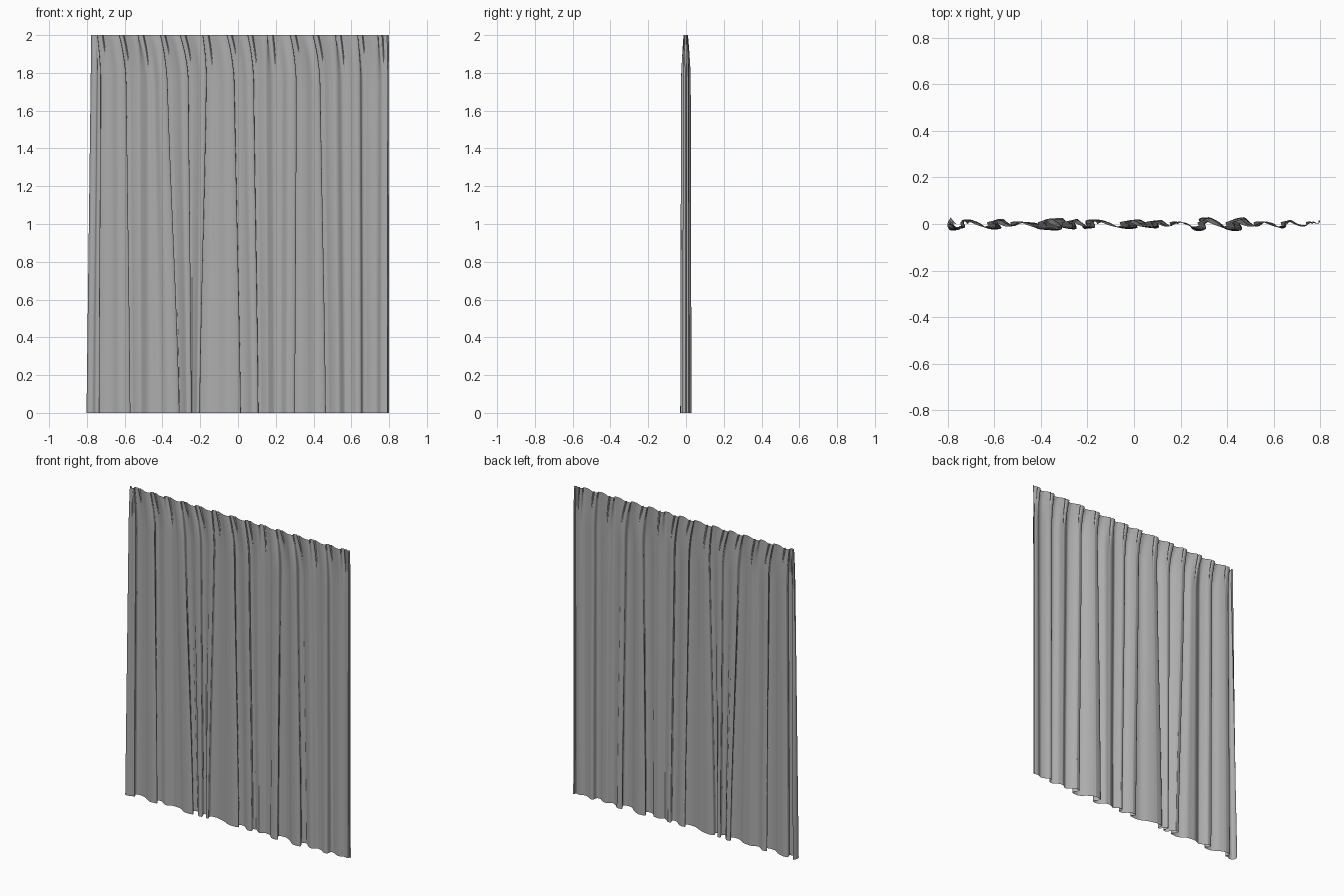
import bpy, bmesh
from mathutils import Vector

if "Cube" in bpy.data.objects:
    bpy.data.objects.remove(bpy.data.objects["Cube"])

# Each fold: x at the heading, x just below it, x at the hem, depth, overlap at hem
FOLDS = [
    (-0.745, -0.728, -0.738, 0.018, 0.004),
    (-0.630, -0.597, -0.582, 0.020, 0.012),
    (-0.530, -0.500, -0.495, 0.008, -0.014),
    (-0.412, -0.380, -0.322, 0.024, 0.012),
    (-0.308, -0.266, -0.252, 0.020, 0.006),
    (-0.188, -0.168, -0.205, 0.018, 0.003),
    (-0.060, -0.025, 0.005, 0.018, 0.009),
    (0.050, 0.080, 0.104, 0.016, 0.003),
    (0.155, 0.165, 0.175, 0.008, -0.012),
    (0.275, 0.305, 0.290, 0.026, 0.012),
    (0.395, 0.430, 0.455, 0.026, 0.010),
    (0.515, 0.535, 0.550, 0.009, -0.010),
    (0.632, 0.650, 0.655, 0.016, -0.004),
    (0.740, 0.750, 0.745, 0.005, -0.008),
]
HEIGHT = 2.0


def mix(a, b, t):
    return a + (b - a) * t


def smooth(t):
    t = max(0.0, min(1.0, t))
    return t * t * (3 - 2 * t)


def section(z):
    """Control points of the pleated cross-section at height z."""
    t = min(1.0, (HEIGHT - z) / 0.26)
    drop = 1 - (1 - t) ** 2                      # heading -> full drape
    low = max(0.0, (1.85 - z) / 1.85)            # drape -> hem
    size = mix(0.45, 0.85, drop) + 0.15 * low
    left = mix(-0.777, -0.802, 1 - z / HEIGHT)
    # left edge turns back
    pts = [(left + 0.014, 0.028 * low), (left, 0.003 * (1 - drop)),
           (left + 0.008, -0.024 * size), (left + 0.030, -0.028 * size)]
    xs = [mix(mix(f[0], f[1], drop), f[2], smooth(low) * 0.4 + low * 0.6) for f in FOLDS]
    for i, (x, f) in enumerate(zip(xs, FOLDS)):
        before = x - (xs[i - 1] if i else left)
        after = (xs[i + 1] if i + 1 < len(xs) else 0.84) - x
        depth = mix(0.022, f[3] * 1.12, drop) * size
        lap = mix(0.001, mix(min(f[4], 0.002), f[4], low ** 0.5), drop)
        pts += [(x - before * 0.26, -depth * 0.95),
                (x + lap, -depth * 0.8),
                (x - lap, depth * 0.7)]
        # small secondary tuck that fades out below the heading
        tuck = 0.009 * (1 - smooth((HEIGHT - z) / (0.13 + 0.05 * (i % 3))))
        pts += [(x + after * 0.18, depth),
                (x + after * 0.24, depth * 0.9 - tuck),
                (x + after * 0.29, depth * 0.8 + tuck * 0.3),
                (x + after * 0.48, depth * 0.2)]
    pts += [(0.793, 0.014 * size), (0.80, 0.016 * size)]
    return [Vector((x, y, z)) for x, y in pts]


def spline(p, steps=5):
    """Catmull-Rom curve through the control points."""
    out = []
    for i in range(len(p) - 1):
        a, b, c, d = p[max(i - 1, 0)], p[i], p[i + 1], p[min(i + 2, len(p) - 1)]
        # tangents limited by segment length so uneven spacing does not loop
        gap = (c - b).length
        m0 = (c - a) * min(0.5, 1.2 * gap / max((c - a).length, 1e-6))
        m1 = (d - b) * min(0.5, 1.2 * gap / max((d - b).length, 1e-6))
        for s in range(steps):
            t = s / steps
            out.append(b * (2 * t ** 3 - 3 * t * t + 1) + m0 * (t ** 3 - 2 * t * t + t)
                       + c * (3 * t * t - 2 * t ** 3) + m1 * (t ** 3 - t * t))
    return out + [p[-1]]


# Curtain cloth: rows are denser near the gathered heading
bm = bmesh.new()
rows = []
for r in range(41):
    z = HEIGHT * (1 - (r / 40) ** 1.6)
    rows.append([bm.verts.new(v) for v in spline(section(z))])
for up, dn in zip(rows, rows[1:]):
    for i in range(len(up) - 1):
        bm.faces.new((dn[i], dn[i + 1], up[i + 1], up[i]))

mesh = bpy.data.meshes.new("curtain")
bm.to_mesh(mesh)
bm.free()
mesh.shade_smooth()
curtain = bpy.data.objects.new("curtain", mesh)
bpy.context.collection.objects.link(curtain)

# Dark grey fabric
fabric = bpy.data.materials.new("grey_fabric")
fabric.diffuse_color = (0.42, 0.42, 0.42, 1)
fabric.use_nodes = True
fabric.node_tree.nodes["Principled BSDF"].inputs["Base Color"].default_value = fabric.diffuse_color
mesh.materials.append(fabric)
